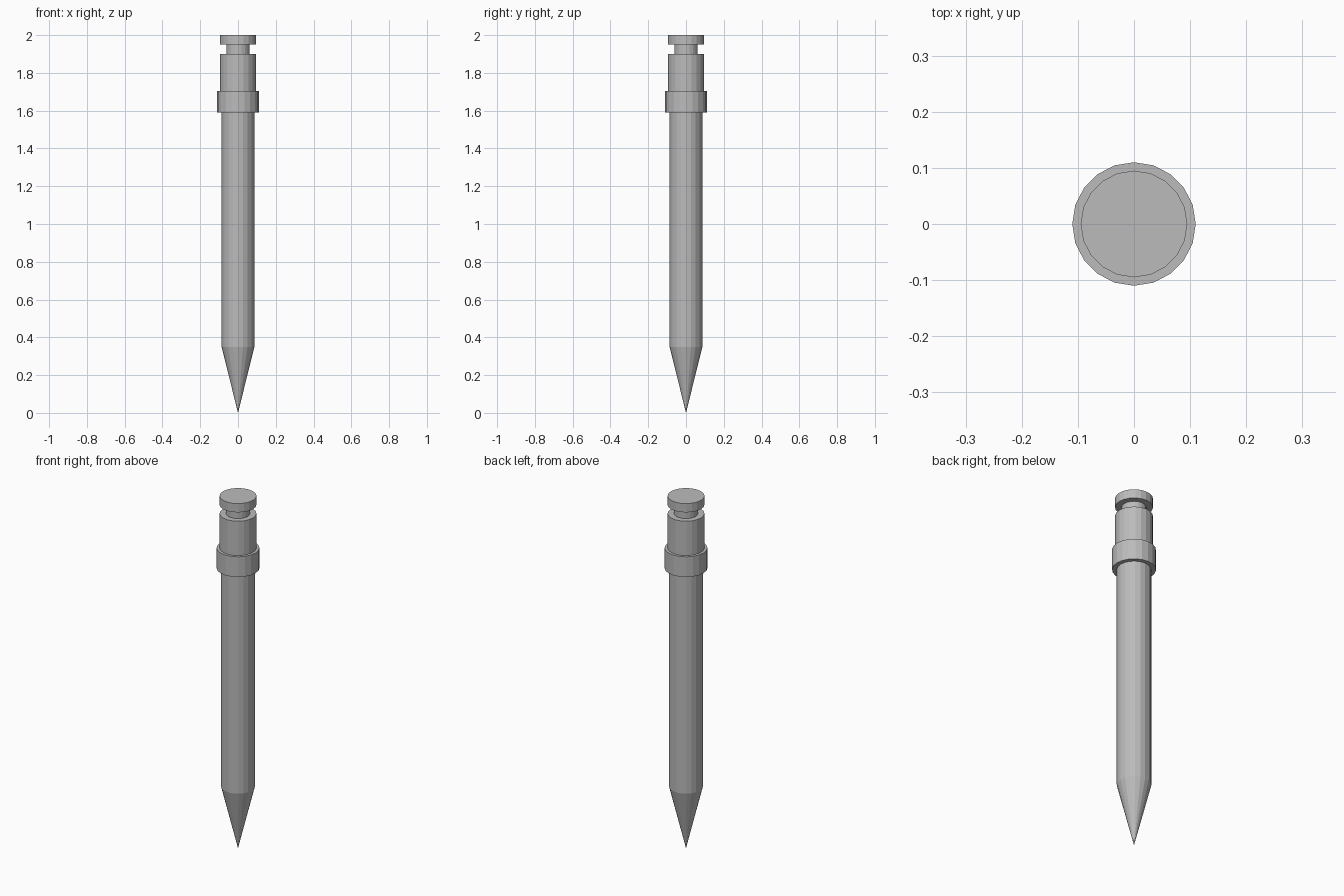
import bpy

SIDES = 20

cube = bpy.data.objects.get("Cube")
if cube:
    bpy.data.objects.remove(cube, do_unlink=True)

# Single grey metal colour
grey = bpy.data.materials.new("grey_metal")
grey.use_nodes = True
colour = (0.5, 0.5, 0.5, 1)
grey.diffuse_color = colour
grey.node_tree.nodes["Principled BSDF"].inputs["Base Color"].default_value = colour


def turned_part(name, bottom, top, r_bottom, r_top):
    """Upright round section between two heights."""
    bpy.ops.mesh.primitive_cone_add(
        vertices=SIDES, radius1=r_bottom, radius2=r_top,
        depth=top - bottom, location=(0, 0, (bottom + top) / 2))
    part = bpy.context.object
    part.name = name
    part.data.materials.append(grey)
    return part


# Stake from the pointed tip up to the head
turned_part("pointed_tip", 0, 0.35, 0, 0.087)
turned_part("shaft", 0.35, 1.59, 0.087, 0.087)
turned_part("collar", 1.59, 1.705, 0.11, 0.11)
turned_part("upper_barrel", 1.705, 1.9, 0.095, 0.095)
turned_part("neck", 1.9, 1.95, 0.062, 0.062)
turned_part("head_cap", 1.95, 2, 0.095, 0.095)
